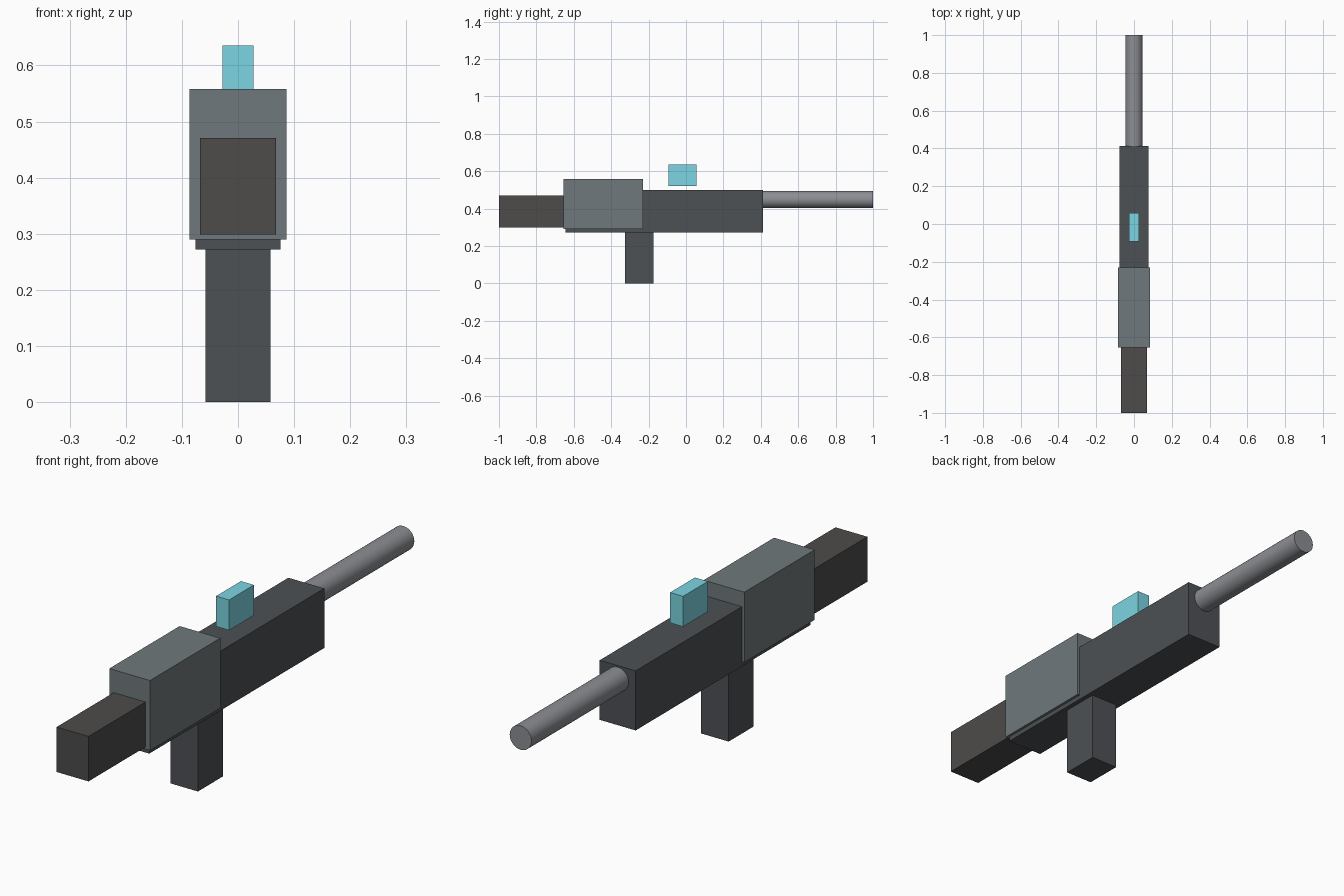
import bpy, math

if "Cube" in bpy.data.objects:
    bpy.data.objects.remove(bpy.data.objects["Cube"])


def paint(obj, name, rgb):
    mat = bpy.data.materials.get(name) or bpy.data.materials.new(name)
    mat.diffuse_color = (*rgb, 1)
    mat.use_nodes = True
    mat.node_tree.nodes["Principled BSDF"].inputs["Base Color"].default_value = mat.diffuse_color
    obj.data.materials.append(mat)


def box(name, width, y0, y1, z0, z1, colour):
    bpy.ops.mesh.primitive_cube_add(size=1, location=(0, (y0 + y1) / 2, (z0 + z1) / 2))
    obj = bpy.context.object
    obj.name = name
    obj.scale = (width, y1 - y0, z1 - z0)
    bpy.ops.object.transform_apply(location=False, rotation=False, scale=True)
    paint(obj, *colour)
    return obj


DARK = ("dark_metal", (0.075, 0.082, 0.09))
SLATE = ("slate_metal", (0.16, 0.19, 0.2))
STOCK = ("stock_grey", (0.075, 0.072, 0.07))
CYAN = ("cyan_lens", (0.2, 0.66, 0.76))
STEEL = ("steel", (0.26, 0.27, 0.29))

# Main body, rear housing, stock and grip
box("body", 0.152, -0.645, 0.413, 0.272, 0.50, DARK)
box("rear_housing", 0.172, -0.655, -0.23, 0.29, 0.558, SLATE)
box("stock", 0.135, -1.0, -0.64, 0.299, 0.471, STOCK)
box("grip", 0.116, -0.325, -0.175, 0.0, 0.285, DARK)

# Sight block floating just above the body
box("sight", 0.055, -0.093, 0.057, 0.52, 0.636, CYAN)

# Barrel
bpy.ops.mesh.primitive_cylinder_add(vertices=32, radius=0.046, depth=0.61,
                                    location=(0, 0.695, 0.448),
                                    rotation=(math.pi / 2, 0, 0))
barrel = bpy.context.object
barrel.name = "barrel"
paint(barrel, *STEEL)
bpy.ops.object.shade_smooth_by_angle(angle=math.radians(35))
